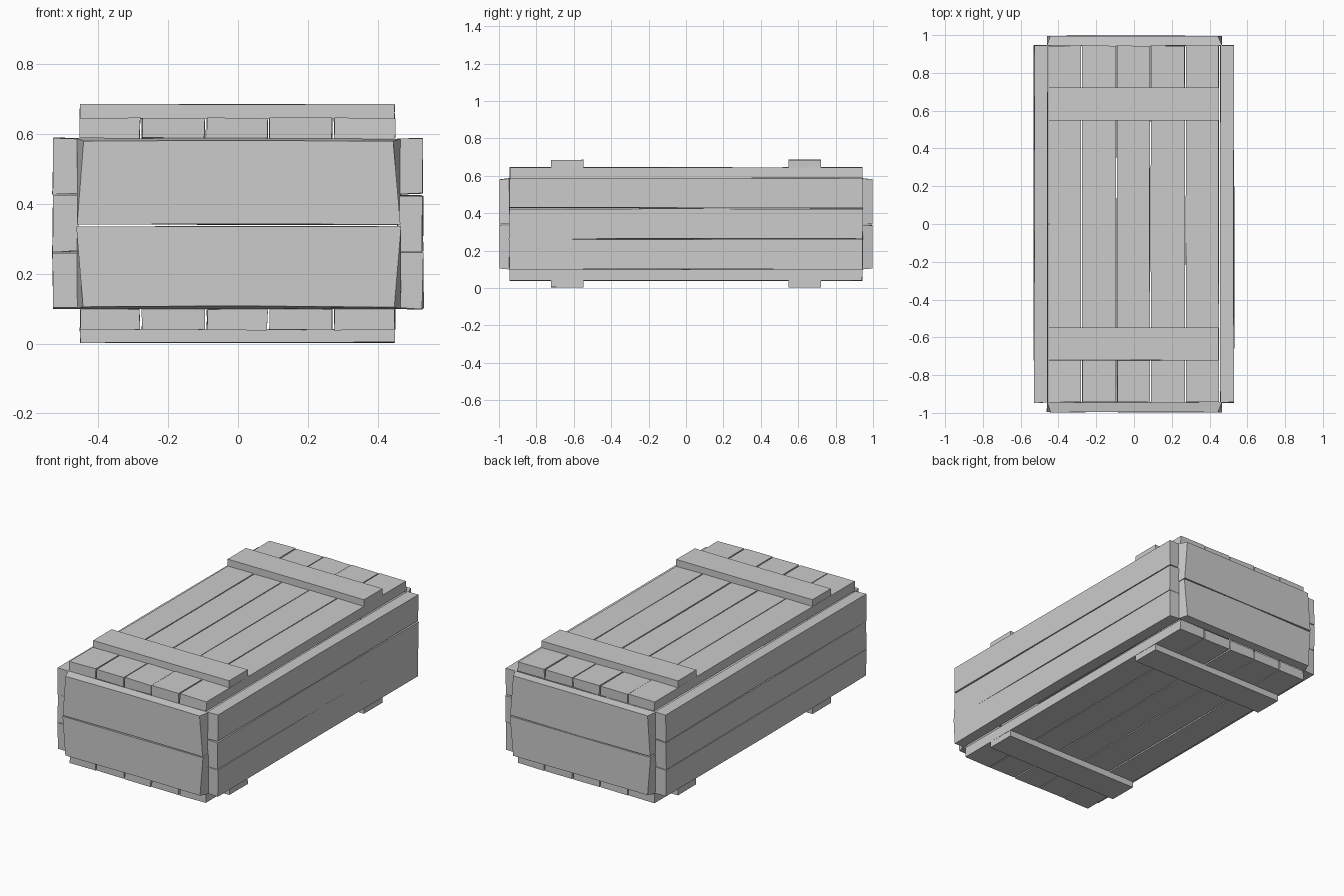
import bpy, bmesh, random
from mathutils import Vector

random.seed(4)
if "Cube" in bpy.data.objects:
    bpy.data.objects.remove(bpy.data.objects["Cube"], do_unlink=True)

wood = bpy.data.materials.new("pale_grey_wood")
wood.use_nodes = True
GREY = (0.6, 0.6, 0.6, 1)
wood.diffuse_color = GREY
wood.node_tree.nodes["Principled BSDF"].inputs["Base Color"].default_value = GREY


def board(name, low, high, length_axis, wobble=0.003, shape=None):
    """Rough plank between two corners, with a slightly uneven middle joint."""
    low, high = Vector(low), Vector(high)
    mid, size = (low + high) / 2, high - low
    bm = bmesh.new()
    bmesh.ops.create_cube(bm, size=1)
    along = [e for e in bm.edges
             if abs((e.verts[0].co - e.verts[1].co)[length_axis]) > 0.5]
    bmesh.ops.subdivide_edges(bm, edges=along, cuts=1)
    for v in bm.verts:
        unit = v.co.copy()
        v.co = mid + Vector(u * s for u, s in zip(unit, size))
        if shape:
            shape(v, unit)
        for axis in range(3):
            v.co[axis] += random.uniform(-wobble, wobble)
    mesh = bpy.data.meshes.new(name)
    bm.to_mesh(mesh)
    bm.free()
    mesh.materials.append(wood)
    obj = bpy.data.objects.new(name, mesh)
    bpy.context.collection.objects.link(obj)


# Lid and floor: five planks each, tied by two cleats
edges = [-0.455, -0.278, -0.092, 0.087, 0.272, 0.452]
for part, z0, z1, c0, c1 in (("lid", 0.588, 0.645, 0.643, 0.685),
                             ("floor", 0.039, 0.099, 0.003, 0.041)):
    for i in range(5):
        board(f"{part}_plank_{i + 1}", (edges[i] + 0.003, -0.943, z0),
              (edges[i + 1] - 0.003, 0.943, z1), 1, 0.002)
    for side, y in (("front", -0.635), ("back", 0.635)):
        board(f"{part}_cleat_{side}", (-0.452, y - 0.087, c0),
              (0.448, y + 0.087, c1), 0, 0.001)

# Side walls: three planks each
for side, s in (("left", 1), ("right", -1)):
    x0, x1 = sorted((s * 0.457, s * 0.529))
    for i in range(3):
        z = 0.1 + i * 0.164
        board(f"{side}_wall_plank_{i + 1}", (x0, -0.945, z),
              (x1, 0.945, z + 0.159), 1)

# End walls: two planks each, outer corners worn away towards top and bottom
for end, s in (("front", -1), ("back", 1)):
    y0, y1 = sorted((s * 0.943, s * 0.995))
    for i, (z0, z1) in enumerate(((0.1, 0.335), (0.341, 0.586))):
        worn = -1 if i == 0 else 1

        def wear(v, unit):
            if unit.y * s > 0 and unit.z * worn > 0:
                v.co.z -= worn * 0.006
                if abs(unit.x) > 0.1:
                    v.co.x *= 0.957
            elif unit.y * s > 0 and abs(unit.x) < 0.1:
                v.co.y += s * 0.003

        board(f"{end}_wall_plank_{i + 1}", (-0.462, y0, z0),
              (0.465, y1, z1), 0, 0.002, wear)
